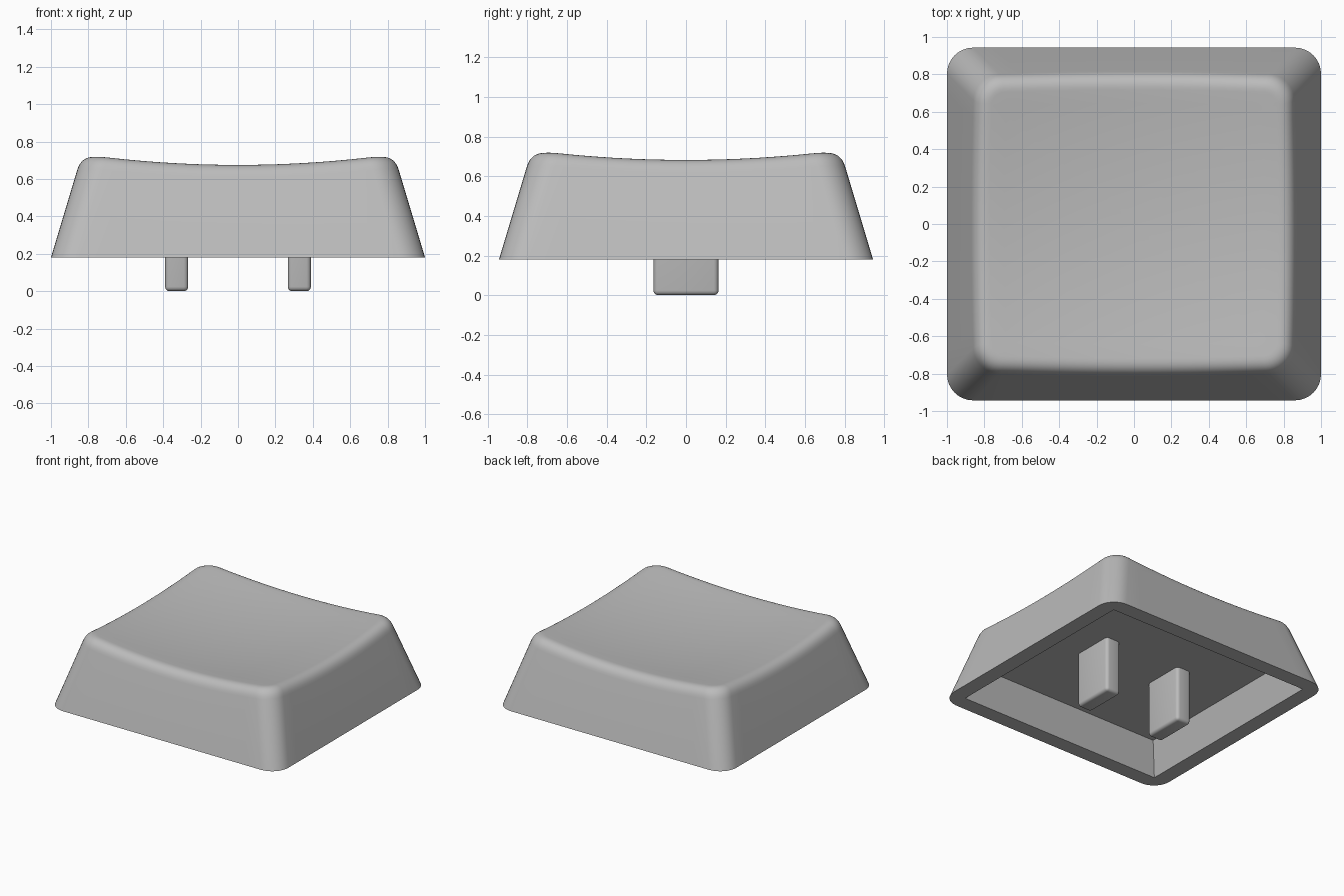
import bpy, bmesh, math

if "Cube" in bpy.data.objects:
    bpy.data.objects.remove(bpy.data.objects["Cube"])

BASE_Z, SLOPE = 0.18, 0.30          # skirt height above ground, wall draft
HX, HY, R = 1.0, 0.943, 0.14        # base half sizes, corner radius
FILLET = 0.075

grey = bpy.data.materials.new("light grey plastic")
grey.diffuse_color = (0.5, 0.5, 0.5, 1)
grey.use_nodes = True
grey.node_tree.nodes["Principled BSDF"].inputs["Base Color"].default_value = grey.diffuse_color


def finish(bm, name):
    bmesh.ops.remove_doubles(bm, verts=bm.verts, dist=1e-5)
    bmesh.ops.recalc_face_normals(bm, faces=bm.faces)
    mesh = bpy.data.meshes.new(name)
    bm.to_mesh(mesh)
    bm.free()
    obj = bpy.data.objects.new(name, mesh)
    bpy.context.collection.objects.link(obj)
    mesh.materials.append(grey)
    bpy.ops.object.select_all(action='DESELECT')
    obj.select_set(True)
    bpy.context.view_layer.objects.active = obj
    bpy.ops.object.shade_smooth_by_angle(angle=math.radians(30))
    return obj


def loop_params(arc=8, side=14):
    """Rounded rectangle as (core u, core v, normal x, normal y)."""
    corners = [(1, 1), (-1, 1), (-1, -1), (1, -1)]
    pts = []
    for i, (u, v) in enumerate(corners):
        for k in range(arc + 1):
            a = math.pi / 2 * (i + k / arc)
            pts.append((u, v, math.cos(a), math.sin(a)))
        u2, v2 = corners[(i + 1) % 4]
        a = math.pi / 2 * (i + 1)
        for k in range(1, side):
            t = k / side
            pts.append((u + (u2 - u) * t, v + (v2 - v) * t, math.cos(a), math.sin(a)))
    return pts


def dish(x, y):
    return 0.63 + 0.085 * (x * x + y * y)


def plan(p, z, inset=0.0):
    s = SLOPE * (z - BASE_Z)
    r = R - inset
    return p[0] * (HX - R - s) + r * p[2], p[1] * (HY - R - s) + r * p[3]


def column(p):
    """Points of one vertical section, from cavity ceiling around to the dish."""
    ix, iy, cz, d = 0.88, 0.823, 0.43, 0.07
    pts = [(p[0] * (ix - d), p[1] * (iy - d), cz), (p[0] * ix, p[1] * iy, BASE_Z)]
    z = 0.7
    for _ in range(8):                       # where the wall meets the dish
        z = dish(*plan(p, z))
    pts.append((*plan(p, BASE_Z), BASE_Z))
    a = (*plan(p, z - FILLET), z - FILLET)
    b = (*plan(p, z), z)
    cx, cy = plan(p, z, FILLET)
    c = (cx, cy, dish(cx, cy))
    for k in range(9):                       # rounded top edge
        t = k / 8
        pts.append(tuple((1 - t) ** 2 * a[i] + 2 * t * (1 - t) * b[i] + t * t * c[i]
                         for i in range(3)))
    for k in range(1, 10):                   # dished top
        f = 1 - k / 10
        pts.append((cx * f, cy * f, dish(cx * f, cy * f)))
    return pts


# Key cap: hollow drafted shell with dished top
bm = bmesh.new()
cols = [[bm.verts.new(co) for co in column(p)] for p in loop_params()]
centre = bm.verts.new((0, 0, dish(0, 0)))
for a, b in zip(cols, cols[1:] + cols[:1]):
    for k in range(len(a) - 1):
        bm.faces.new((a[k], b[k], b[k + 1], a[k + 1]))
    bm.faces.new((a[-1], b[-1], centre))
bm.faces.new([c[0] for c in cols])           # cavity ceiling
finish(bm, "key_cap")

# Two mounting prongs under the cap
for side, name in ((-1, "left_prong"), (1, "right_prong")):
    bm = bmesh.new()
    bmesh.ops.create_cube(bm, size=1)
    for v in bm.verts:
        v.co = (v.co.x * 0.124 + side * 0.328, v.co.y * 0.328, (v.co.z + 0.5) * 0.435)
    edges = [e for e in bm.edges if any(v.co.z < 0.1 for v in e.verts)]
    bmesh.ops.bevel(bm, geom=edges, offset=0.024, segments=4, profile=0.5, affect='EDGES')
    finish(bm, name)
